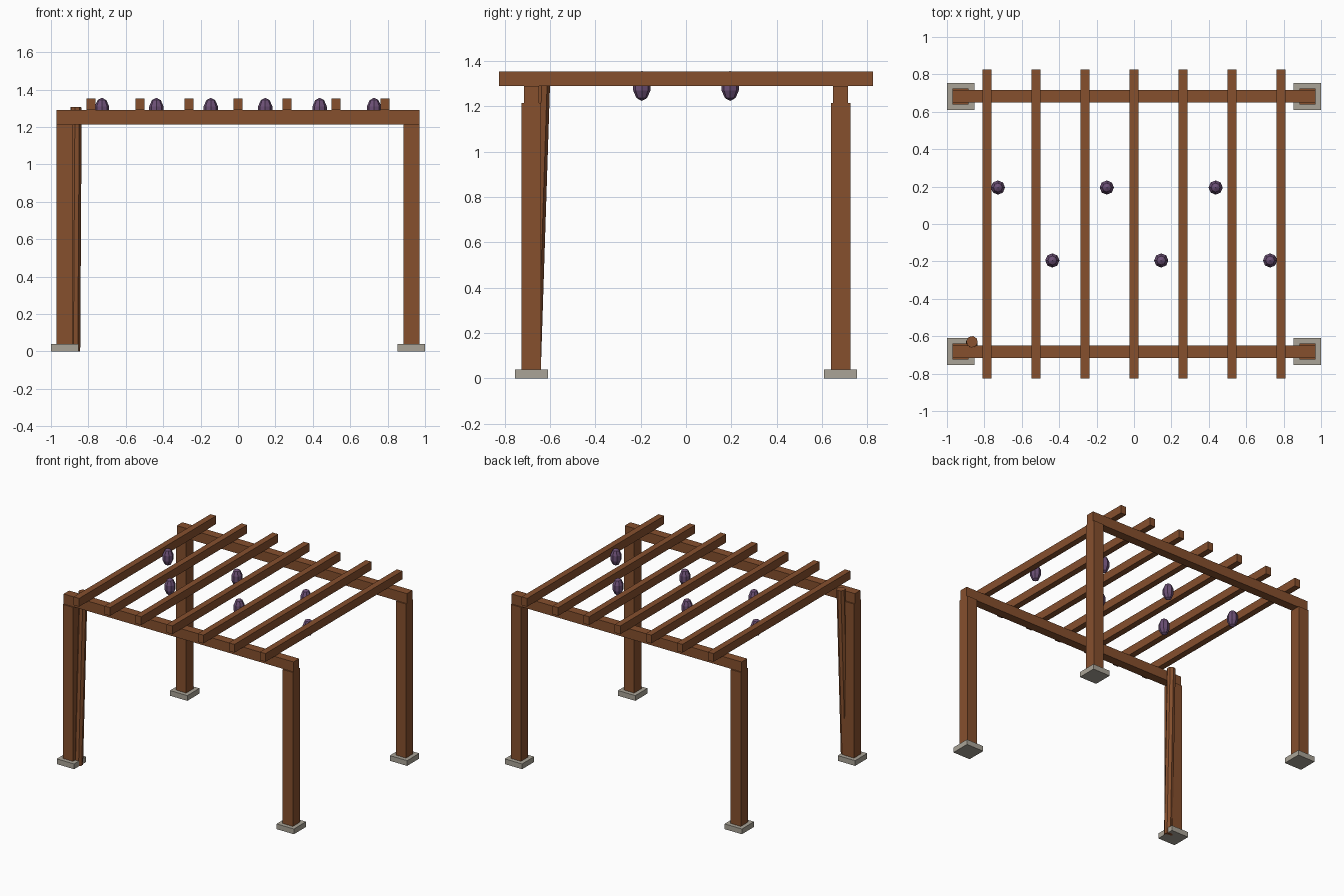
import bpy
from mathutils import Vector

cube = bpy.data.objects.get("Cube")
if cube:
    bpy.data.objects.remove(cube, do_unlink=True)


def material(name, rgb):
    m = bpy.data.materials.new(name)
    m.use_nodes = True
    m.diffuse_color = (*rgb, 1)
    m.node_tree.nodes["Principled BSDF"].inputs["Base Color"].default_value = (*rgb, 1)
    return m


wood = material("brown wood", (0.24, 0.08, 0.027))
stone = material("grey stone", (0.40, 0.37, 0.31))
purple = material("grape purple", (0.15, 0.08, 0.18))


def finish(name, mat):
    obj = bpy.context.object
    obj.name = name
    obj.data.materials.append(mat)
    return obj


def box(name, mat, x, y, z0, z1, sx, sy):
    bpy.ops.mesh.primitive_cube_add(size=1, location=(x, y, (z0 + z1) / 2))
    bpy.context.object.scale = (sx, sy, z1 - z0)
    return finish(name, mat)


POST_X, POST_Y = 0.927, 0.682
POST_TOP, BEAM_TOP, RAFTER_TOP = 1.214, 1.29, 1.353

# Corner posts on stone footings, with a long beam at front and back
for sy, end in ((-1, "front"), (1, "back")):
    y = sy * POST_Y
    for sx, side in ((1, "left"), (-1, "right")):
        x = sx * POST_X
        box(f"{end}_{side}_footing", stone, x, y, 0, 0.04, 0.146, 0.146)
        box(f"{end}_{side}_post", wood, x, y, 0.04, POST_TOP, 0.086, 0.086)
    box(f"{end}_beam", wood, 0, y, POST_TOP, BEAM_TOP, 1.94, 0.067)

# Seven rafters across the beams
for i in range(7):
    box(f"rafter_{i + 1}", wood, (i - 3) * 0.262, 0,
        BEAM_TOP, RAFTER_TOP, 0.047, 1.65)

# Leaning vine trunk beside the front right post
foot, tip = Vector((-0.874, -0.672, 0)), Vector((-0.866, -0.63, 1.305))
lean = tip - foot
bpy.ops.mesh.primitive_cylinder_add(vertices=8, radius=0.031, depth=lean.length,
                                    location=(foot + tip) / 2)
bpy.context.object.rotation_euler = lean.to_track_quat("Z", "Y").to_euler()
finish("vine_trunk", wood)

# Faceted grape bunches in two staggered rows
for i in range(6):
    y = 0.195 if i % 2 == 0 else -0.195
    bpy.ops.mesh.primitive_uv_sphere_add(segments=8, ring_count=5, radius=0.04,
                                         location=((i - 2.5) * 0.291, y, BEAM_TOP))
    bpy.context.object.scale.z = 1.65
    finish(f"grape_bunch_{i + 1}", purple)
